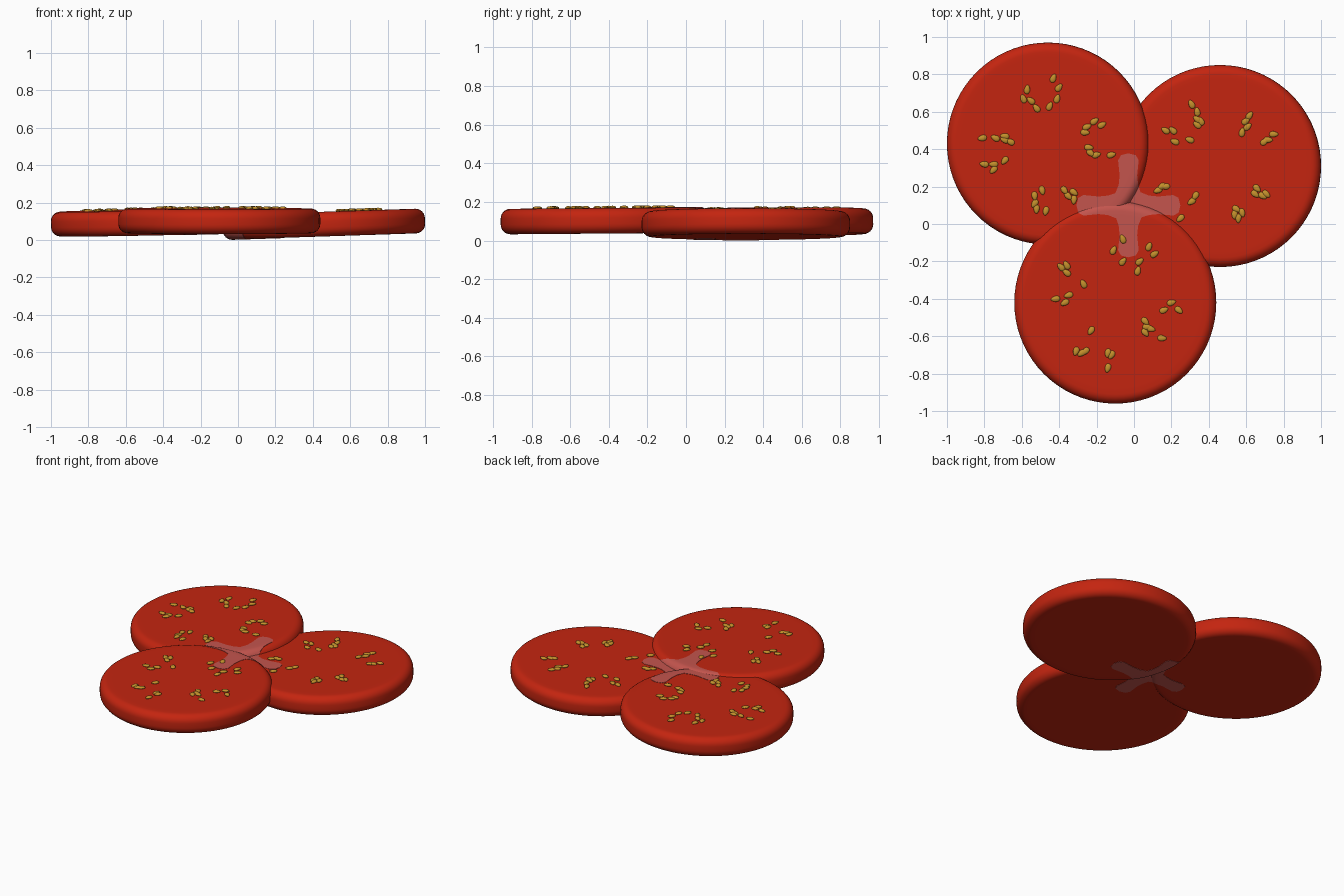
import bpy
import bmesh
import random
from math import atan2, pi
from mathutils import Matrix, Vector

random.seed(4)
cube = bpy.data.objects.get("Cube")
if cube:
    bpy.data.objects.remove(cube, do_unlink=True)


def material(name, rgb):
    mat = bpy.data.materials.new(name)
    mat.use_nodes = True
    colour = (*rgb, 1)
    mat.diffuse_color = colour
    mat.node_tree.nodes["Principled BSDF"].inputs["Base Color"].default_value = colour
    return mat


RED = material("tomato_red", (0.55, 0.018, 0.005))
PINK = material("pale_core", (0.55, 0.09, 0.075))
GOLD = material("seed_gold", (0.55, 0.28, 0.025))

RADIUS, HALF = 0.54, 0.066


def add_object(name, bm, mat, matrix=None):
    mesh = bpy.data.meshes.new(name)
    bm.to_mesh(mesh)
    bm.free()
    mesh.materials.append(mat)
    obj = bpy.data.objects.new(name, mesh)
    bpy.context.collection.objects.link(obj)
    if matrix:
        obj.matrix_world = matrix
    return obj


def smooth(obj):
    bpy.ops.object.select_all(action="DESELECT")
    obj.select_set(True)
    bpy.context.view_layer.objects.active = obj
    bpy.ops.object.shade_smooth_by_angle(angle=pi / 5)


def disc(grow=0.0):
    """Thick round slice with a rounded rim and flat caps."""
    bm = bmesh.new()
    r, h = RADIUS + grow, HALF + grow
    bmesh.ops.create_cone(bm, cap_ends=True, segments=72, radius1=r, radius2=r, depth=2 * h)
    rims = [e for e in bm.edges if abs(e.verts[0].co.z - e.verts[1].co.z) < h]
    bmesh.ops.bevel(bm, geom=rims, offset=0.05, segments=6, profile=0.5, affect="EDGES")
    caps = [f for f in bm.faces if len(f.verts) > 4]
    bmesh.ops.inset_region(bm, faces=caps, thickness=0.03)
    return bm


def tilted(x, y, z, slope_x, slope_y):
    """Placement whose top plane rises by the given slopes."""
    up = Vector((-slope_x, -slope_y, 1)).normalized()
    turn = Vector((0, 0, 1)).rotation_difference(up).to_matrix().to_4x4()
    return Matrix.Translation((x, y, z)) @ turn


def core_prism():
    """Four-armed column that outlines the pale core."""
    arm = [(0.07, -0.065), (0.11, -0.052), (0.16, -0.047), (0.24, -0.055), (0.268, -0.04),
           (0.278, 0), (0.268, 0.04), (0.24, 0.055), (0.16, 0.047), (0.11, 0.052)]
    bm = bmesh.new()
    ring = []
    for quarter in range(4):
        turn = Matrix.Rotation(quarter * pi / 2, 3, "Z")
        ring += [bm.verts.new(turn @ Vector((x, y, -1))) for x, y in arm]
    base = bm.faces.new(ring)
    top = bmesh.ops.extrude_face_region(bm, geom=[base])
    bmesh.ops.translate(bm, vec=(0, 0, 2),
                        verts=[v for v in top["geom"] if isinstance(v, bmesh.types.BMVert)])
    bmesh.ops.recalc_face_normals(bm, faces=bm.faces)
    return add_object("core_cutter", bm, PINK, Matrix.Translation((-0.03, 0.1, 0)))


def add_core(name, matrix, cutter):
    """Thin pale skin over the part of a slice inside the core outline."""
    obj = add_object(name, disc(0.002), PINK, matrix)
    cut = obj.modifiers.new("core", "BOOLEAN")
    cut.operation, cut.solver, cut.object = "INTERSECT", "EXACT", cutter
    graph = bpy.context.evaluated_depsgraph_get()
    mesh = bpy.data.meshes.new_from_object(obj.evaluated_get(graph))
    obj.modifiers.clear()
    obj.data = mesh
    smooth(obj)


def add_seeds(name, matrix, spots):
    """Flat pips lying on a slice, pointing roughly away from its middle."""
    bm = bmesh.new()
    middle = matrix.translation
    for px, py in spots:
        x, y = px / 100 - middle.x, py / 100 - middle.y
        angle = atan2(y, x) + random.uniform(-0.6, 0.6)
        place = (Matrix.Translation((x, y, HALF + 0.003)) @ Matrix.Rotation(angle, 4, "Z")
                 @ Matrix.Diagonal((0.025, 0.016, 0.009, 1)))
        pip = bmesh.ops.create_uvsphere(bm, u_segments=12, v_segments=8, radius=1)["verts"]
        # Narrow one end into a teardrop
        for v in pip:
            v.co.y *= 1 - 0.25 * v.co.x
        bmesh.ops.transform(bm, matrix=place, verts=pip)
    smooth(add_object(name, bm, GOLD, matrix))


# Seed spots, in hundredths of a unit
left_spots = [(-43, 78), (-40, 73), (-41, 67), (-45, 63), (-57, 72), (-59, 67), (-55, 66),
              (-52, 62), (-81, 46), (-74, 46), (-69, 47), (-69, 45), (-66, 44), (-80, 32),
              (-75, 32), (-69, 34), (-75, 29), (-49, 18), (-53, 15), (-53, 11), (-47, 7),
              (-52, 8), (-37, 18), (-35, 15), (-32, 17), (-32, 13), (-21, 55), (-17, 53),
              (-25, 52), (-26, 49), (-24, 41), (-23, 38), (-20, 37), (-12, 37)]
right_spots = [(31, 64), (34, 60), (34, 56), (36, 55), (34, 53), (30, 45), (17, 50), (21, 50),
               (22, 44), (62, 58), (60, 55), (61, 52), (58, 49), (75, 48), (72, 45), (70, 44),
               (66, 19), (69, 15), (65, 16), (71, 16), (55, 8), (54, 5), (58, 6), (56, 3),
               (33, 15), (31, 12), (25, 3), (15, 20), (17, 20), (13, 18)]
front_spots = [(-6, -8), (-11, -14), (-6, -20), (3, -20), (2, -25), (8, -12), (11, -16),
               (-39, -23), (-36, -22), (-36, -26), (-27, -32), (-42, -40), (-35, -38),
               (-37, -42), (20, -42), (16, -46), (24, -46), (6, -52), (7, -55), (9, -56),
               (6, -58), (15, -61), (-23, -57), (-31, -68), (-26, -68), (-28, -69),
               (-14, -69), (-12, -70), (-14, -77)]

# Three overlapping slices: position, then slope in x and y
slices = {
    "back_right_slice": (tilted(-0.46, 0.43, 0.095, 0.02, 0.01), left_spots),
    "back_left_slice": (tilted(0.46, 0.31, 0.085, 0.033, 0), right_spots),
    "front_slice": (tilted(-0.1, -0.42, 0.102, 0, 0.008), front_spots),
}
cutter = core_prism()
for name, (matrix, spots) in slices.items():
    smooth(add_object(name, disc(), RED, matrix))
    add_core(name + "_core", matrix, cutter)
    add_seeds(name + "_seeds", matrix, spots)
bpy.data.objects.remove(cutter, do_unlink=True)
